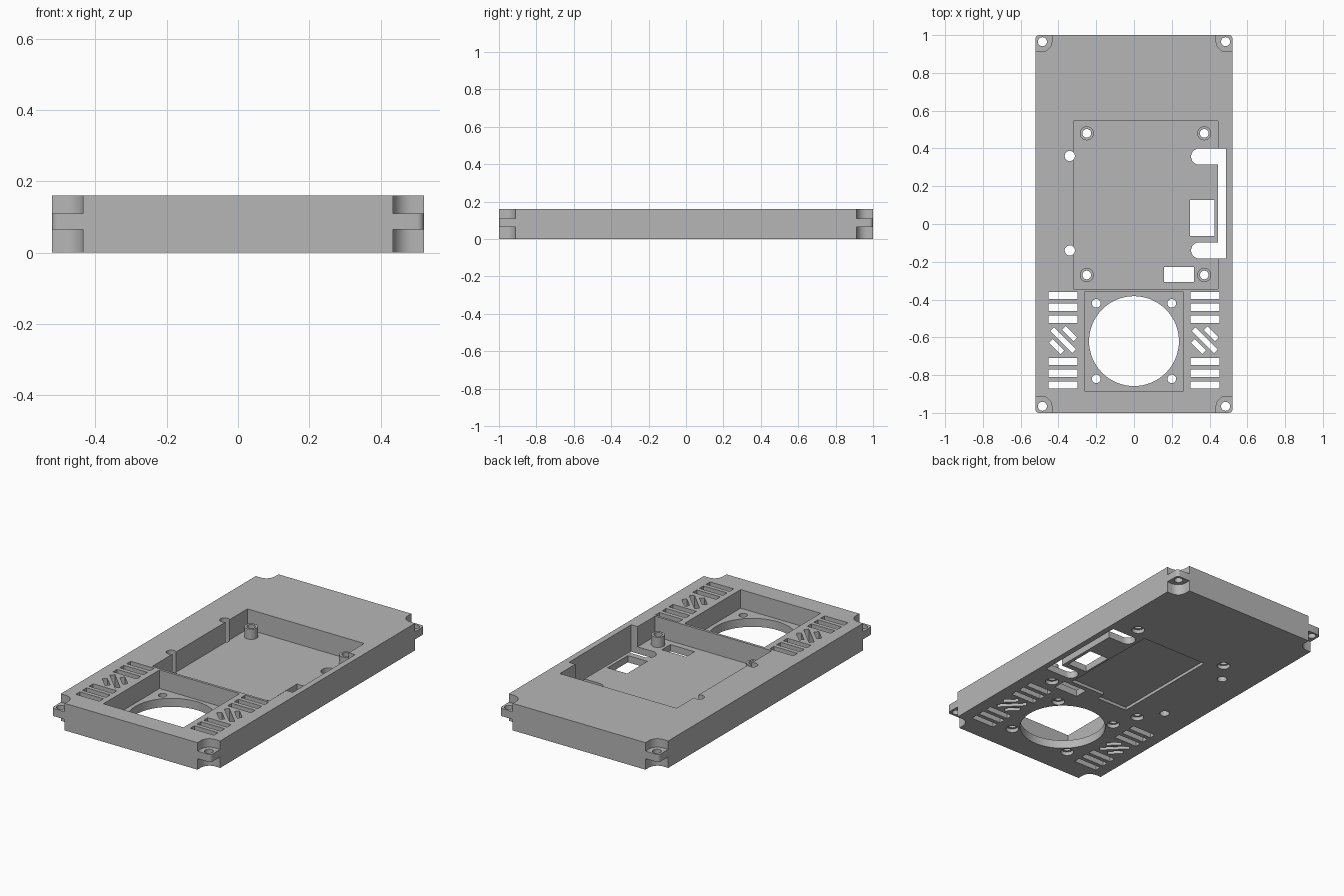
import bpy, bmesh, math

old = bpy.data.objects.get("Cube")
if old:
    bpy.data.objects.remove(old, do_unlink=True)

grey = bpy.data.materials.new("plain_grey")
grey.use_nodes = True
colour = (0.47, 0.47, 0.47, 1)
grey.diffuse_color = colour
grey.node_tree.nodes["Principled BSDF"].inputs["Base Color"].default_value = colour

H = 0.16        # case height
FLOOR = 0.04    # board bay floor
FAN_FLOOR = 0.05


def prism(name, points, z0, z1):
    """Vertical solid from a flat outline."""
    bm = bmesh.new()
    face = bm.faces.new([bm.verts.new((x, y, z0)) for x, y in points])
    out = bmesh.ops.extrude_face_region(bm, geom=[face])
    top = [v for v in out["geom"] if isinstance(v, bmesh.types.BMVert)]
    bmesh.ops.translate(bm, verts=top, vec=(0, 0, z1 - z0))
    bmesh.ops.recalc_face_normals(bm, faces=bm.faces)
    mesh = bpy.data.meshes.new(name)
    bm.to_mesh(mesh)
    bm.free()
    mesh.materials.append(grey)
    ob = bpy.data.objects.new(name, mesh)
    bpy.context.collection.objects.link(ob)
    return ob


def arc(cx, cy, r, a0, a1, n):
    steps = [math.radians(a0 + (a1 - a0) * i / n) for i in range(n + 1)]
    return [(cx + r * math.cos(a), cy + r * math.sin(a)) for a in steps]


def circle(cx, cy, r, n=32):
    return arc(cx, cy, r, 0, 360, n)[:-1]


def rect(x0, x1, y0, y1):
    return [(x0, y0), (x1, y0), (x1, y1), (x0, y1)]


def slanted(cx, cy, length, width):
    """Slot running down to the right."""
    c = math.sqrt(0.5)
    return [(cx + (u + v) * c, cy + (v - u) * c)
            for u, v in rect(-length / 2, length / 2, -width / 2, width / 2)]


def combine(points, z0, z1, operation="DIFFERENCE"):
    tool = prism("tool", points, z0, z1)
    tool.hide_render = True
    mod = case.modifiers.new("combine", "BOOLEAN")
    mod.operation = operation
    mod.solver = "EXACT"
    mod.object = tool
    bpy.ops.object.modifier_apply(modifier=mod.name)
    bpy.data.objects.remove(tool, do_unlink=True)


def through(points):
    combine(points, -0.1, H + 0.1)


# Case block with softened corners
outline = []
for sx, sy, start in ((1, 1, 0), (-1, 1, 90), (-1, -1, 180), (1, -1, 270)):
    outline += arc(sx * 0.502, sy * 0.98, 0.02, start, start + 90, 5)
case = prism("case_plate", outline, 0, H)
bpy.context.view_layer.objects.active = case
case.select_set(True)

# Corner cut-outs above and below the screw tabs
corner = [(0.6, 1.1), (0.435, 1.1)] + arc(0.49, 0.967, 0.055, 180, 270, 10) + [(0.6, 0.912)]
for sx in (-1, 1):
    for sy in (-1, 1):
        shape = [(sx * x, sy * y) for x, y in corner]
        combine(shape, 0.11, H + 0.1)
        combine(shape, -0.1, 0.065)
        through(circle(sx * 0.485, sy * 0.965, 0.024))

# Board bay and fan bay
combine(rect(-0.32, 0.445, -0.345, 0.545), FLOOR, H + 0.1)
combine(rect(-0.262, 0.262, -0.885, -0.36), FAN_FLOOR, H + 0.1)

# Board standoffs, screw holes with wider seats underneath
posts = [(x, y) for x in (-0.25, 0.372) for y in (-0.27, 0.48)]
for x, y in posts:
    combine(circle(x, y, 0.037), FLOOR - 0.01, 0.1, "UNION")
fan_screws = [(x, y) for x in (-0.2, 0.2) for y in (-0.82, -0.42)]
for x, y in posts + fan_screws:
    through(circle(x, y, 0.023))
    combine(circle(x, y, 0.036), -0.1, 0.022)

# Peg holes beside the bay, fan opening
for y in (-0.14, 0.36):
    through(circle(-0.34, y, 0.027))
through(circle(0, -0.62, 0.238, 64))

# Side connector slot with two rounded fingers
finger = 0.043
through(arc(0.345, 0.357, finger, 90, 270, 12)
        + [(0.445, 0.314), (0.445, -0.097)]
        + arc(0.345, -0.14, finger, 90, 270, 12)
        + [(0.487, -0.183), (0.487, 0.4)])

# Rectangular floor openings
through(rect(0.297, 0.425, -0.063, 0.127))
through(rect(0.16, 0.318, -0.308, -0.228))

# Shallow recess under the board bay
combine([(-0.15, -0.25), (0.055, -0.25), (0.055, -0.2), (0.285, -0.2),
         (0.285, 0.43), (-0.15, 0.43)], -0.1, 0.018)

# Vent slots either side of the fan
for side in (-1, 1):
    cx = side * 0.375
    for y in (-0.378, -0.441, -0.504, -0.728, -0.79, -0.852):
        through(rect(cx - 0.077, cx + 0.077, y - 0.019, y + 0.019))
    through(slanted(cx, -0.615, 0.165, 0.028))
    for s in (-1, 1):
        through(slanted(cx + s * 0.034, -0.615 + s * 0.034, 0.085, 0.028))

bpy.ops.object.shade_smooth_by_angle(angle=math.radians(30))
